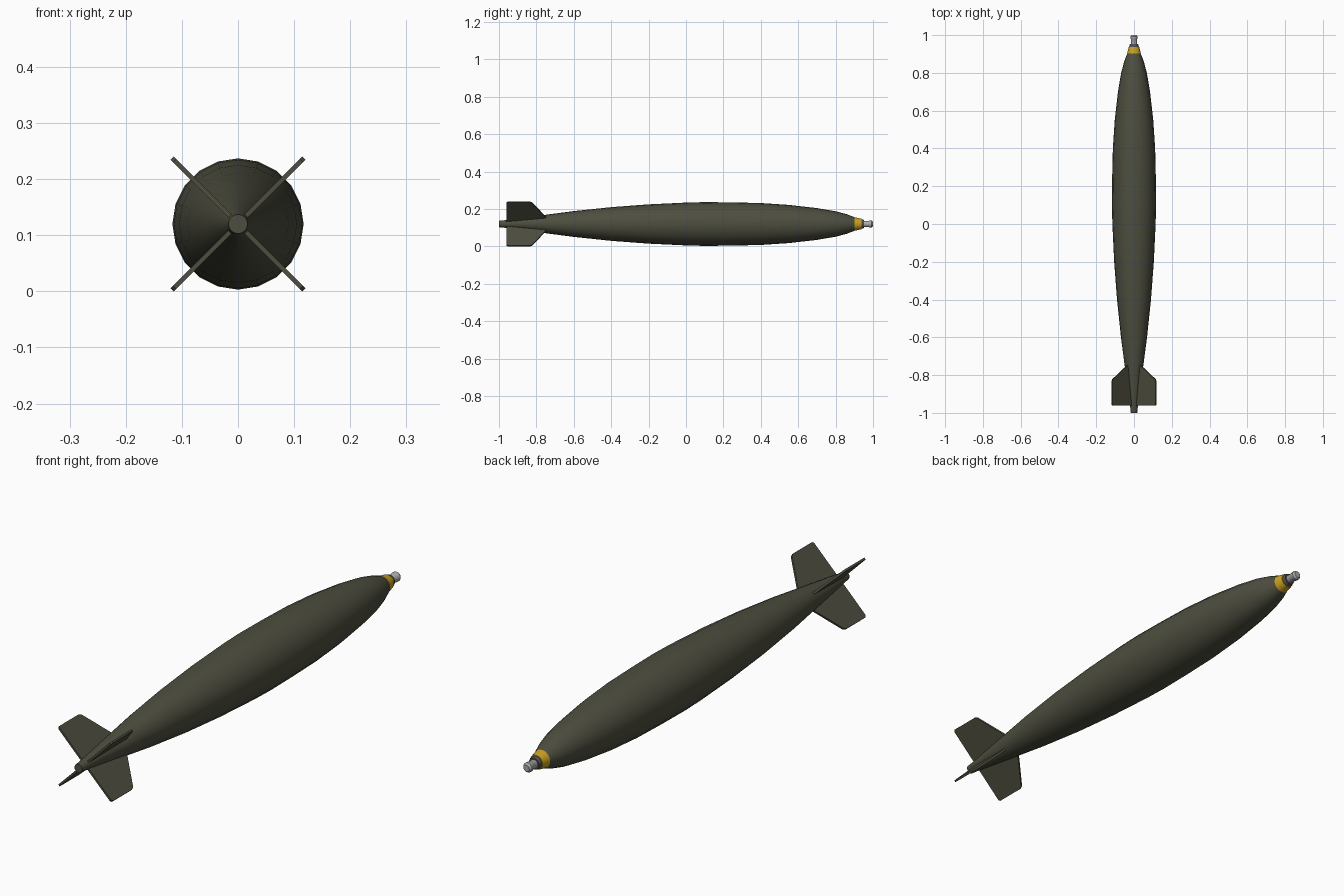
import bpy, bmesh, math
from mathutils import Matrix, Vector

if "Cube" in bpy.data.objects:
    bpy.data.objects.remove(bpy.data.objects["Cube"])

AXIS_Z = 0.12
SIDES = 20


def material(name, rgb):
    m = bpy.data.materials.new(name)
    m.diffuse_color = (*rgb, 1)
    m.use_nodes = True
    m.node_tree.nodes["Principled BSDF"].inputs["Base Color"].default_value = m.diffuse_color
    return m


OLIVE = material("olive_paint", (0.075, 0.076, 0.05))
YELLOW = material("yellow_paint", (0.6, 0.36, 0.015))
DARK = material("dark_metal", (0.08, 0.08, 0.08))
STEEL = material("steel", (0.4, 0.4, 0.4))


def finish(bm, name, mat, angle):
    bmesh.ops.recalc_face_normals(bm, faces=bm.faces)
    mesh = bpy.data.meshes.new(name)
    bm.to_mesh(mesh)
    bm.free()
    mesh.materials.append(mat)
    ob = bpy.data.objects.new(name, mesh)
    bpy.context.collection.objects.link(ob)
    bpy.ops.object.select_all(action='DESELECT')
    ob.select_set(True)
    bpy.context.view_layer.objects.active = ob
    bpy.ops.object.shade_smooth_by_angle(angle=math.radians(angle))
    return ob


def lathe(name, profile, mat, sides=SIDES):
    """Revolve (y, radius) points around the long axis and cap both ends."""
    bm = bmesh.new()
    rings = []
    for y, r in profile:
        rings.append([bm.verts.new((r * math.cos(a), y, AXIS_Z + r * math.sin(a)))
                      for a in (2 * math.pi * i / sides for i in range(sides))])
    for a, b in zip(rings, rings[1:]):
        for i in range(sides):
            j = (i + 1) % sides
            bm.faces.new((a[i], a[j], b[j], b[i]))
    bm.faces.new(rings[0])
    bm.faces.new(rings[-1])
    return finish(bm, name, mat, 35)


# Streamlined casing, tail to nose
lathe("body", [(-1.0, 0.017), (-0.96, 0.021), (-0.76, 0.048), (-0.6, 0.069),
               (-0.4, 0.09), (-0.2, 0.105), (0.0, 0.1145), (0.1, 0.117),
               (0.25, 0.1155), (0.4, 0.112), (0.55, 0.102), (0.7, 0.085),
               (0.8, 0.068), (0.86, 0.052), (0.902, 0.036)], OLIVE)

# Nose band, collar and fuze
lathe("nose_band", [(0.902, 0.036), (0.938, 0.028)], YELLOW)
lathe("nose_collar", [(0.936, 0.026), (0.952, 0.022)], DARK)
lathe("fuze", [(0.945, 0.017), (0.978, 0.017), (0.981, 0.019),
               (0.992, 0.019), (1.0, 0.013)], STEEL)

# Four tail fins in an X: (y, distance from axis)
FIN = [(-0.96, 0.012), (-0.96, 0.16), (-0.953, 0.166), (-0.835, 0.166),
       (-0.822, 0.160), (-0.755, 0.06), (-0.74, 0.035)]
for k, side in enumerate(("upper_right", "upper_left", "lower_left", "lower_right")):
    bm = bmesh.new()
    t = 0.004
    face = bm.faces.new([bm.verts.new((d, y, -t)) for y, d in FIN])
    ext = bmesh.ops.extrude_face_region(bm, geom=[face])
    bmesh.ops.translate(bm, vec=Vector((0, 0, 2 * t)),
                        verts=[v for v in ext["geom"] if isinstance(v, bmesh.types.BMVert)])
    spin = Matrix.Rotation(-math.radians(45 + 90 * k), 4, 'Y')
    bm.transform(Matrix.Translation((0, 0, AXIS_Z)) @ spin)
    finish(bm, "fin_" + side, OLIVE, 30)
